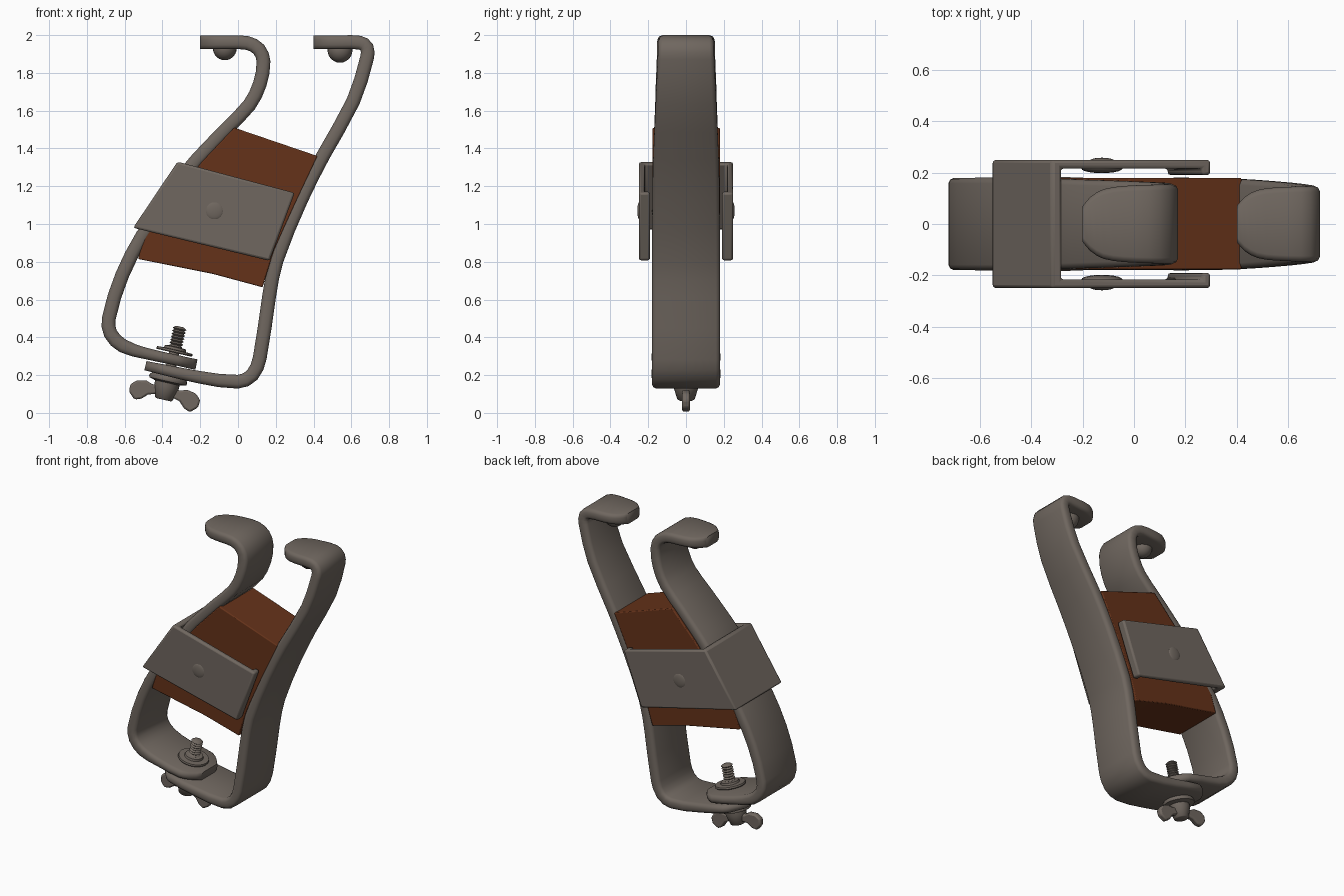
import bpy, bmesh, math
from mathutils import Vector, Matrix

if "Cube" in bpy.data.objects:
    bpy.data.objects.remove(bpy.data.objects["Cube"])


def material(name, rgb):
    m = bpy.data.materials.new(name)
    m.diffuse_color = (*rgb, 1)
    m.use_nodes = True
    m.node_tree.nodes["Principled BSDF"].inputs["Base Color"].default_value = m.diffuse_color
    return m


METAL = material("dark_metal", (0.16, 0.135, 0.115))
BROWN = material("brown_block", (0.13, 0.032, 0.01))


def finish(name, bm, mat=METAL, bevel=0, matrix=None, angle=40):
    bmesh.ops.recalc_face_normals(bm, faces=bm.faces)
    me = bpy.data.meshes.new(name)
    bm.to_mesh(me)
    bm.free()
    ob = bpy.data.objects.new(name, me)
    bpy.context.collection.objects.link(ob)
    me.materials.append(mat)
    if matrix:
        ob.matrix_world = matrix
    if bevel:
        b = ob.modifiers.new("bevel", "BEVEL")
        b.width, b.segments, b.limit_method = bevel, 2, 'ANGLE'
    bpy.ops.object.select_all(action='DESELECT')
    ob.select_set(True)
    bpy.context.view_layer.objects.active = ob
    bpy.ops.object.shade_smooth_by_angle(angle=math.radians(angle))
    return ob


def loft(name, rings, **kw):
    bm = bmesh.new()
    loops = [[bm.verts.new(p) for p in r] for r in rings]
    n = len(rings[0])
    for a, b in zip(loops, loops[1:]):
        for i in range(n):
            bm.faces.new((a[i], a[(i + 1) % n], b[(i + 1) % n], b[i]))
    bm.faces.new(loops[0])
    bm.faces.new(loops[-1])
    return finish(name, bm, **kw)


def prism(name, pts, y0, y1, **kw):
    return loft(name, [[(x, y, z) for x, z in pts] for y in (y0, y1)], **kw)


def lathe(name, profile, matrix, n=20):
    rings = [[(r * math.cos(i * math.tau / n), r * math.sin(i * math.tau / n), h)
              for i in range(n)] for r, h in profile]
    return loft(name, rings, matrix=matrix)


def dome(name, loc, scale):
    bm = bmesh.new()
    bmesh.ops.create_uvsphere(bm, u_segments=20, v_segments=12, radius=1)
    return finish(name, bm, matrix=Matrix.Translation(loc) @ Matrix.Diagonal((*scale, 1)))


def band(name, path):
    """Sweep a rounded bar along (x, z, half_width, thickness) stations."""
    p = [Vector(q) for q in path]
    p = [2 * p[0] - p[1]] + p + [2 * p[-1] - p[-2]]
    st = []
    for i in range(1, len(p) - 2):
        a, b, c, d = p[i - 1:i + 3]
        # tangents limited by the local span keep the tight corners clean
        k = (c - b).length
        t1 = (c - a) * (k / (c - a).length)
        t2 = (d - b) * (k / (d - b).length)
        for t in (0, 0.5):
            st.append((2*t**3 - 3*t*t + 1) * b + (t**3 - 2*t*t + t) * t1
                      + (3*t*t - 2*t**3) * c + (t**3 - t*t) * t2)
    st.append(p[-2])
    rings = []
    for i, s in enumerate(st):
        d = st[min(i + 1, len(st) - 1)] - st[max(i - 1, 0)]
        d = Vector((d[0], d[1])).normalized()
        w, h = s[2], s[3] / 2
        ring = []
        for sy, sn, flip in ((1, 1, 0), (-1, 1, 1), (-1, -1, 0), (1, -1, 1)):
            corner = [(0, 0.022), (0.007, 0.007), (0.022, 0)]
            for cy, cn in (corner[::-1] if flip else corner):
                y, o = sy * (w - cy), sn * (h - cn)
                ring.append((s[0] - d[1] * o, y, s[1] + d[0] * o))
        rings.append(ring)
    return loft(name, rings, angle=50)


# Two bent straps, each from rounded hook tip to the overlapping bolted end
T = 0.073
band("left_strap", [
    (-0.2, 1.962, 0.07, T), (-0.17, 1.962, 0.105, T), (-0.12, 1.962, 0.135, T),
    (-0.04, 1.962, 0.148, T), (0.05, 1.958, 0.152, T), (0.11, 1.925, 0.154, T),
    (0.135, 1.86, 0.155, T), (0.115, 1.74, 0.16, T), (0.06, 1.63, 0.163, T),
    (-0.06, 1.505, 0.168, T), (-0.18, 1.38, 0.172, T), (-0.26, 1.29, 0.175, T),
    (-0.38, 1.115, 0.178, T), (-0.505, 0.94, 0.18, T), (-0.613, 0.73, 0.18, T),
    (-0.684, 0.5, 0.18, T), (-0.675, 0.42, 0.18, T), (-0.61, 0.355, 0.18, T),
    (-0.49, 0.315, 0.18, 0.06), (-0.32, 0.278, 0.18, 0.056),
    (-0.26, 0.264, 0.14, 0.056), (-0.22, 0.256, 0.09, 0.056)])
band("right_strap", [
    (0.4, 1.962, 0.07, T), (0.43, 1.962, 0.105, T), (0.48, 1.962, 0.132, T),
    (0.55, 1.962, 0.142, T), (0.645, 1.96, 0.146, T), (0.682, 1.935, 0.147, T),
    (0.683, 1.88, 0.15, T), (0.61, 1.65, 0.16, T), (0.45, 1.36, 0.173, T),
    (0.335, 1.13, 0.178, T), (0.205, 0.81, 0.18, T), (0.165, 0.62, 0.18, T),
    (0.115, 0.29, 0.18, T), (0.075, 0.2, 0.18, T), (0.0, 0.165, 0.18, T),
    (-0.2, 0.188, 0.18, 0.066), (-0.4, 0.23, 0.18, 0.056),
    (-0.45, 0.241, 0.14, 0.052), (-0.49, 0.25, 0.09, 0.05)])

# Round pads under the hooks
dome("left_hook_pad", (-0.07, 0, 1.93), (0.063, 0.063, 0.063))
dome("right_hook_pad", (0.54, 0, 1.92), (0.066, 0.066, 0.066))

# Block clamped between the straps
prism("clamped_block", [(-0.02, 1.51), (0.42, 1.36), (0.295, 1.09), (0.19, 0.86), (0.13, 0.665),
                        (-0.13, 0.735), (-0.53, 0.815), (-0.49, 0.94), (-0.36, 1.12),
                        (-0.19, 1.33)], -0.177, 0.18, mat=BROWN, bevel=0.006)

# U-shaped clip round the block, with inward lips on the open side
half = [(0, 0.25), (1, 0.25), (1, 0.19), (0.945, 0.19), (0.945, 0.216), (0.065, 0.216)]
section = half + [(s, -y) for s, y in half[::-1]]
edges = [((-0.32, 1.33), (0.3, 1.165)), ((-0.555, 0.98), (0.167, 0.805))]
loft("clip", [[(a[0] + (b[0] - a[0]) * s, y, a[1] + (b[1] - a[1]) * s) for s, y in section]
              for a, b in edges], bevel=0.012)
for side, label in ((-1, "front"), (1, "back")):
    dome(label + "_clip_stud", (-0.125, side * 0.246, 1.07), (0.048, 0.012, 0.048))
    dome(label + "_clip_inner_bulge", (-0.125, side * 0.216, 1.07), (0.08, 0.018, 0.08))

# Bolt, washers and wing nut share one tilted frame
F = Matrix.Translation((-0.372, 0, 0.167)) @ Matrix.Rotation(math.radians(12.8), 4, 'Y')
thread = [(0.03, -0.09)]
for i in range(8):
    thread += [(0.027, 0.165 + i * 0.016), (0.037, 0.173 + i * 0.016)]
lathe("bolt", thread + [(0.027, 0.293), (0.02, 0.297)], F)
lathe("upper_washer", [(0.095, 0.155), (0.098, 0.16), (0.095, 0.17), (0.06, 0.172),
                       (0.056, 0.185), (0.035, 0.188)], F, 24)
lathe("lower_washer", [(0.07, -0.008), (0.1, 0), (0.103, 0.01), (0.1, 0.02), (0.085, 0.035)], F, 24)
lathe("wing_nut_hub", [(0.04, -0.1), (0.047, -0.095), (0.066, -0.03), (0.066, 0)], F)
wing = [(0.03, -0.02), (0.07, -0.035), (0.11, -0.021), (0.16, -0.03), (0.19, -0.06),
        (0.187, -0.1), (0.15, -0.133), (0.115, -0.12), (0.085, -0.09), (0.03, -0.075)]
for side, label in ((-1, "left"), (1, "right")):
    prism(label + "_wing", [(side * x, z) for x, z in wing], -0.02, 0.02,
          bevel=0.01, matrix=F)
